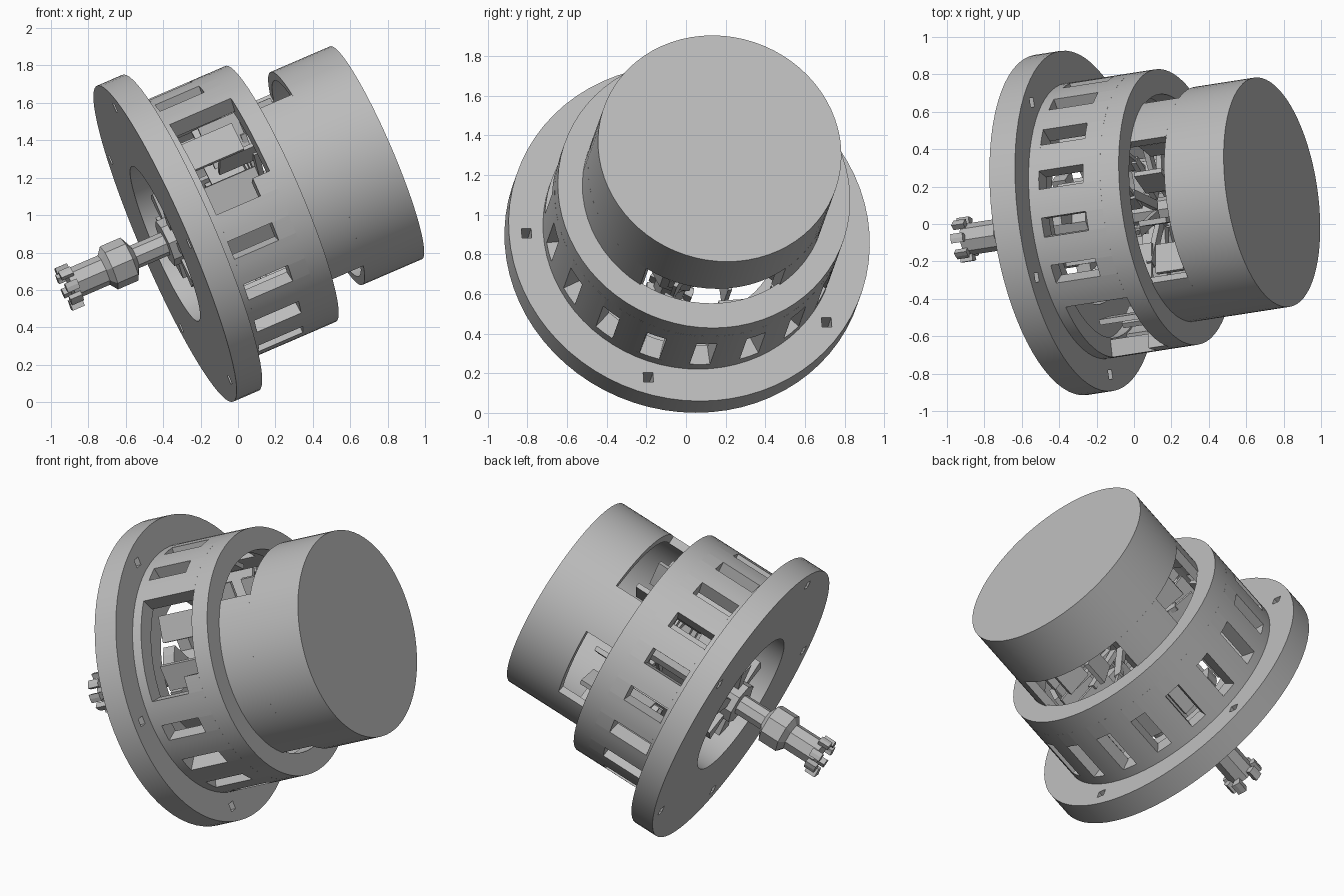
import bpy, bmesh, math, random
from mathutils import Matrix, Vector

random.seed(4)
if "Cube" in bpy.data.objects:
    bpy.data.objects.remove(bpy.data.objects["Cube"])

grey = bpy.data.materials.new("metal_grey")
grey.use_nodes = True
grey.diffuse_color = (0.5, 0.5, 0.5, 1)
grey.node_tree.nodes["Principled BSDF"].inputs["Base Color"].default_value = (0.5, 0.5, 0.5, 1)

# Tilted frame: local z runs along the motor axis, local y points upwards
axis = Vector((0.909, 0.141, 0.392)).normalized()
up = (Vector((0, 0, 1)) - axis * axis.z).normalized()
side = up.cross(axis)
frame = Matrix((side, up, axis)).transposed().to_4x4()
frame.translation = (-0.39, -0.005, 0.847)


def finish(name, bm, smooth=True):
    bmesh.ops.recalc_face_normals(bm, faces=bm.faces)
    bm.transform(frame)
    mesh = bpy.data.meshes.new(name)
    bm.to_mesh(mesh)
    bm.free()
    mesh.materials.append(grey)
    obj = bpy.data.objects.new(name, mesh)
    bpy.context.collection.objects.link(obj)
    if smooth:
        bpy.ops.object.select_all(action="DESELECT")
        obj.select_set(True)
        bpy.context.view_layer.objects.active = obj
        bpy.ops.object.shade_smooth_by_angle(angle=math.radians(30))
    return obj


def sector(bm, r0, r1, s0, s1, start=0, end=360, steps=72):
    """Block swept about the axis between two radii, two heights and two angles."""
    closed = end - start >= 360
    rings = []
    for i in range(steps if closed else steps + 1):
        a = math.radians(start + (end - start) * i / steps)
        rings.append([bm.verts.new((r * math.sin(a), r * math.cos(a), s))
                      for r, s in ((r0, s0), (r1, s0), (r1, s1), (r0, s1))])
    for i in range(steps):
        a, b = rings[i], rings[(i + 1) % len(rings)]
        for k in range(4):
            n = (k + 1) % 4
            bm.faces.new((a[k], a[n], b[n], b[k]))
    if not closed:
        bm.faces.new(rings[0])
        bm.faces.new(rings[-1])


def lathe(name, profile, sides, smooth=True):
    """Solid of revolution from (radius, height) points, capped at both ends."""
    bm = bmesh.new()
    rings = [[bm.verts.new((r * math.sin(math.tau * i / sides),
                            r * math.cos(math.tau * i / sides), s))
              for i in range(sides)] for r, s in profile]
    for a, b in zip(rings, rings[1:]):
        for i in range(sides):
            n = (i + 1) % sides
            bm.faces.new((a[i], a[n], b[n], b[i]))
    bm.faces.new(rings[0])
    bm.faces.new(rings[-1])
    return finish(name, bm, smooth)


def block(bm, size, place):
    bmesh.ops.create_cube(bm, size=1, matrix=place @ Matrix.Diagonal((*size, 1)))


# Mounting flange with five bolt holes
bm = bmesh.new()
sector(bm, 0.45, 0.92, 0, 0.15)
flange = finish("mounting_flange", bm)
bm = bmesh.new()
for k in range(5):
    a = math.radians(54 + 72 * k)
    block(bm, (0.05, 0.05, 0.4),
          Matrix.Translation((0.83 * math.sin(a), 0.83 * math.cos(a), 0.08)))
cutter = finish("bolt_hole_cutter", bm, False)
cutter.hide_render = True
cut = flange.modifiers.new("holes", "BOOLEAN")
cut.operation, cut.object = "DIFFERENCE", cutter
bpy.context.view_layer.objects.active = flange
bpy.ops.object.modifier_apply(modifier=cut.name)
bpy.data.objects.remove(cutter)

# Slotted cage: foot ring, ribs and end ring
bm = bmesh.new()
sector(bm, 0.64, 0.745, 0.15, 0.21)
sector(bm, 0.61, 0.745, 0.57, 0.68)
for k in range(18):
    mid = 20 * k + 10
    if mid in (290, 310):      # wide opening
        continue
    sector(bm, 0.65, 0.745, 0.21, 0.57, mid - 6, mid + 6, 4)
    # web that shortens the slot
    if not 270 < mid < 320:
        sector(bm, 0.65, 0.745, 0.47, 0.57, mid + 6, mid + 14, 2)
finish("slotted_cage", bm)

# Can: end cap, skirt and the pillars between its windows
bm = bmesh.new()
sector(bm, 0.57, 0.62, 0.89, 1.2)
for start, end in ((38, 68), (112, 145), (215, 322)):
    sector(bm, 0.57, 0.62, 0.6, 0.89, start, end, 18)
finish("can_wall", bm)
lathe("can_end", [(0.62, 1.2), (0.62, 1.24)], 72)

# Shaft with collar
lathe("shaft", [(0.085, -0.56), (0.085, -0.36), (0.125, -0.33), (0.125, -0.21),
                (0.065, -0.18), (0.065, 1.2)], 8, False)

# Broken crown at the shaft tip
bm = bmesh.new()
for k in range(7):
    a = k * 51 + random.uniform(-8, 8)
    sector(bm, 0.08, random.uniform(0.11, 0.14), -0.6, -0.53, a, a + 26, 2)
finish("shaft_crown", bm, False)

# Hub spider behind the flange opening
bm = bmesh.new()
sector(bm, 0.06, 0.13, 0.0, 0.2, steps=8)
for k in range(6):
    sector(bm, 0.12, 0.27, 0.04, 0.12, k * 60, k * 60 + 24, 2)
finish("hub_spider", bm, False)

# Stator plates inside the cage, and winding fins under the can
bm = bmesh.new()
for k in range(12):
    turn = Matrix.Rotation(math.radians(30 * k + 15), 4, "Z")
    tilt = Matrix.Rotation(random.uniform(-0.5, 0.5), 4, "Z")
    block(bm, (0.16, 0.03, 0.3), turn @ Matrix.Translation((0, 0.56, 0.38)) @ tilt)
    block(bm, (0.02, 0.24, 0.22), turn @ Matrix.Translation((0, 0.4, 0.5)) @ tilt)
    block(bm, (0.05, 0.3, 0.03), turn @ Matrix.Translation((0, 0.25, 0.6)))
    block(bm, (0.03, 0.16, 0.16), turn @ Matrix.Translation((0.05, 0.42, 0.74)) @ tilt)
finish("stator_plates", bm, False)
